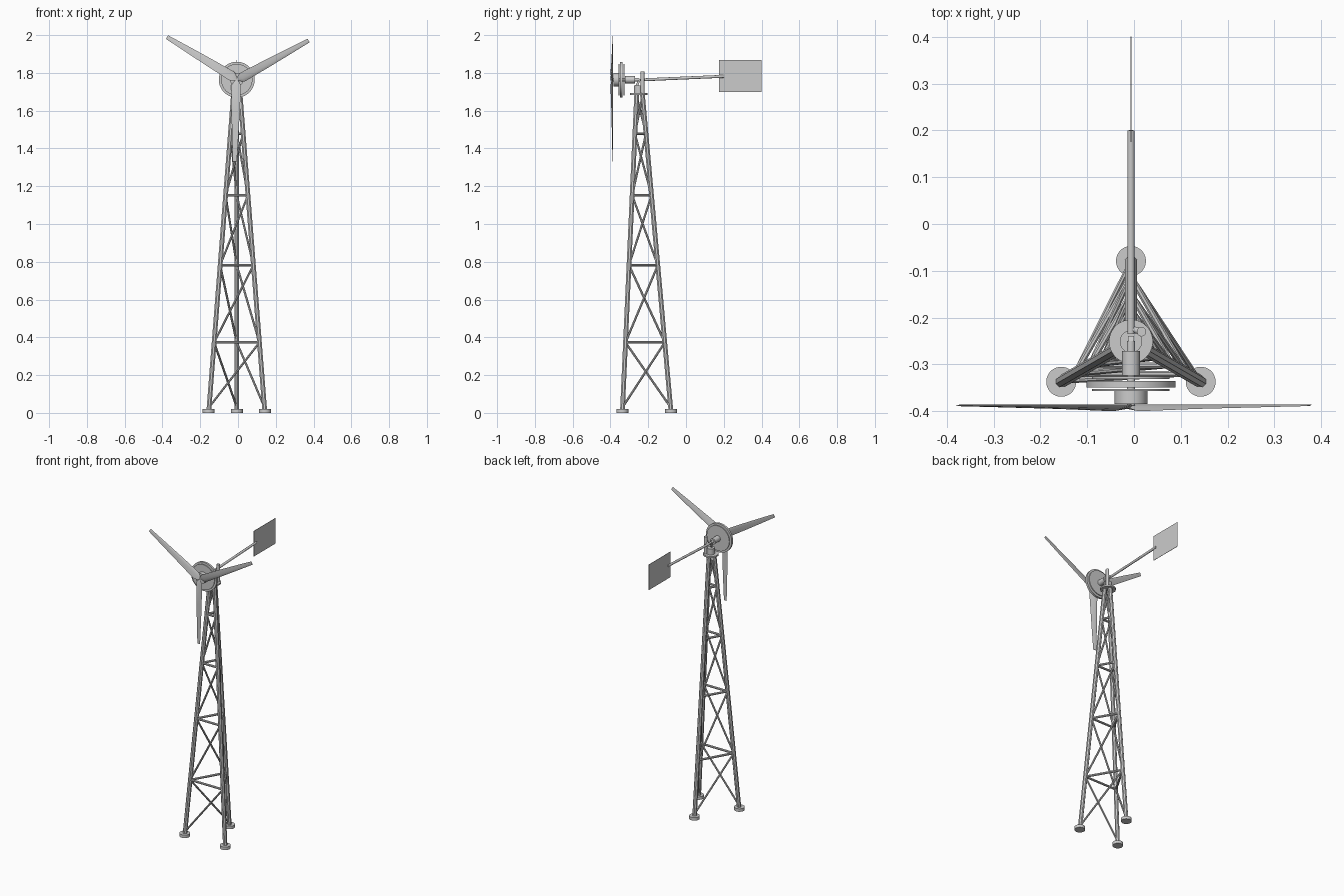
import bpy, bmesh
from math import sin, cos, radians, pi
from mathutils import Vector

if "Cube" in bpy.data.objects:
    bpy.data.objects.remove(bpy.data.objects["Cube"])

CX, CY = -0.0065, -0.251    # tower axis
HZ = 1.764                  # rotor axis height
TOP = 1.69                  # top of the tower


def finish(name, bm, smooth=True):
    bmesh.ops.recalc_face_normals(bm, faces=bm.faces)
    me = bpy.data.meshes.new(name)
    bm.to_mesh(me)
    bm.free()
    ob = bpy.data.objects.new(name, me)
    bpy.context.collection.objects.link(ob)
    if smooth:
        bpy.ops.object.select_all(action='DESELECT')
        ob.select_set(True)
        bpy.context.view_layer.objects.active = ob
        bpy.ops.object.shade_smooth_by_angle(angle=radians(35))
    return ob


def loft(bm, rings):
    """Skin equal rings of points and cap both ends."""
    vs = [[bm.verts.new(p) for p in r] for r in rings]
    n = len(vs[0])
    for a, b in zip(vs, vs[1:]):
        for i in range(n):
            j = (i + 1) % n
            bm.faces.new((a[i], a[j], b[j], b[i]))
    bm.faces.new(vs[0][::-1])
    bm.faces.new(vs[-1])


def bar(bm, a, b, r, sides=8):
    a, b = Vector(a), Vector(b)
    d = (b - a).normalized()
    u = d.cross(Vector((0, 0, 1)) if abs(d.z) < 0.9 else Vector((0, 1, 0))).normalized()
    w = d.cross(u)
    offs = [(u * cos(t) + w * sin(t)) * r
            for t in (2 * pi * (i + 0.5) / sides for i in range(sides))]
    loft(bm, [[a + o for o in offs], [b + o for o in offs]])


def rod(name, a, b, r, sides=32):
    bm = bmesh.new()
    bar(bm, a, b, r, sides)
    return finish(name, bm)


def box(name, lo, hi):
    bm = bmesh.new()
    (x0, y0, z0), (x1, y1, z1) = lo, hi
    loft(bm, [[(x0, y0, z), (x1, y0, z), (x1, y1, z), (x0, y1, z)] for z in (z0, z1)])
    return finish(name, bm, False)


def leg_point(i, z):
    """Axis of leg i (0 is at the back) at height z."""
    r = 0.172 + (0.02 - 0.172) * z / TOP
    a = radians(90 + 120 * i)
    return Vector((CX + r * cos(a), CY + r * sin(a), z))


# Tower legs and round feet
for i in range(3):
    rod(f"leg_{i + 1}", leg_point(i, 0.015), leg_point(i, TOP), 0.0135, 8)
    p = leg_point(i, 0)
    rod(f"foot_{i + 1}", p, p + Vector((0, 0, 0.02)), 0.032)

# Horizontal girts, and one diagonal brace per bay on each of the three sides
levels = [0.03, 0.373, 0.782, 1.152, 1.478, 1.68]
girts, braces = bmesh.new(), bmesh.new()
for i in range(3):
    j = (i + 1) % 3
    for z in levels[1:-1]:
        bar(girts, leg_point(i, z), leg_point(j, z), 0.007)
    for z0, z1 in zip(levels, levels[1:]):
        bar(braces, leg_point(i, z0), leg_point(j, z1), 0.006)
finish("horizontal_girts", girts)
finish("diagonal_braces", braces)

# Yaw bearing
rod("top_plate", (CX, CY, 1.684), (CX, CY, 1.694), 0.047)
rod("yaw_bearing", (CX, CY, 1.69), (CX, CY, 1.733), 0.024)
rod("head_bracket", (CX, -0.262, 1.728), (CX, -0.245, 1.768), 0.009, 4)

# Tail hinge: upright pin and arm, boom and vane
rod("hinge_pin", (0.016, -0.230, 1.69), (0.016, -0.230, 1.808), 0.010, 20)
rod("hinge_arm", (CX, -0.224, 1.763), (0.016, -0.230, 1.763), 0.007, 12)
rod("tail_boom", (CX, -0.235, 1.763), (CX, 0.20, 1.782), 0.0078, 16)
box("tail_vane", (CX - 0.001, 0.175, 1.698), (CX + 0.001, 0.40, 1.867))


# Shaft, generator discs and hub along y
def disc(name, y0, y1, r, sides=48):
    rod(name, (CX, y0, HZ), (CX, y1, HZ), r, sides)


disc("shaft_housing", -0.271, -0.324, 0.019)
disc("rear_shaft", -0.25, -0.388, 0.009)
disc("rear_magnet_disc", -0.326, -0.331, 0.083)
disc("generator_stator", -0.335, -0.349, 0.095)
disc("front_magnet_disc", -0.352, -0.357, 0.083)
disc("hub", -0.355, -0.385, 0.035)

# Three tapered, twisted blades: (radius, -t edge, +t edge, pitch depth)
stations = [(0.0, -0.006, 0.006, 0.008), (0.030, -0.029, 0.023, 0.014),
            (0.17, -0.025, 0.019, 0.009), (0.30, -0.020, 0.014, 0.006),
            (0.433, -0.014, 0.008, 0.003)]
for k in range(3):
    a = radians(29 + 120 * k)
    R, T = Vector((cos(a), 0, sin(a))), Vector((-sin(a), 0, cos(a)))
    bm = bmesh.new()
    rings = []
    for r, t0, t1, depth in stations:
        th = 0.05 * (t1 - t0)
        ring = []
        for s, h in ((0, 0), (0.12, 1), (0.35, 1.3), (0.7, 0.8), (1, 0),
                     (0.7, -0.6), (0.35, -0.8), (0.12, -0.7)):
            y = -0.386 - depth * s - h * th
            ring.append(Vector((CX, y, HZ)) + R * r + T * (t0 + (t1 - t0) * s))
        rings.append(ring)
    loft(bm, rings)
    finish(f"blade_{k + 1}", bm)
